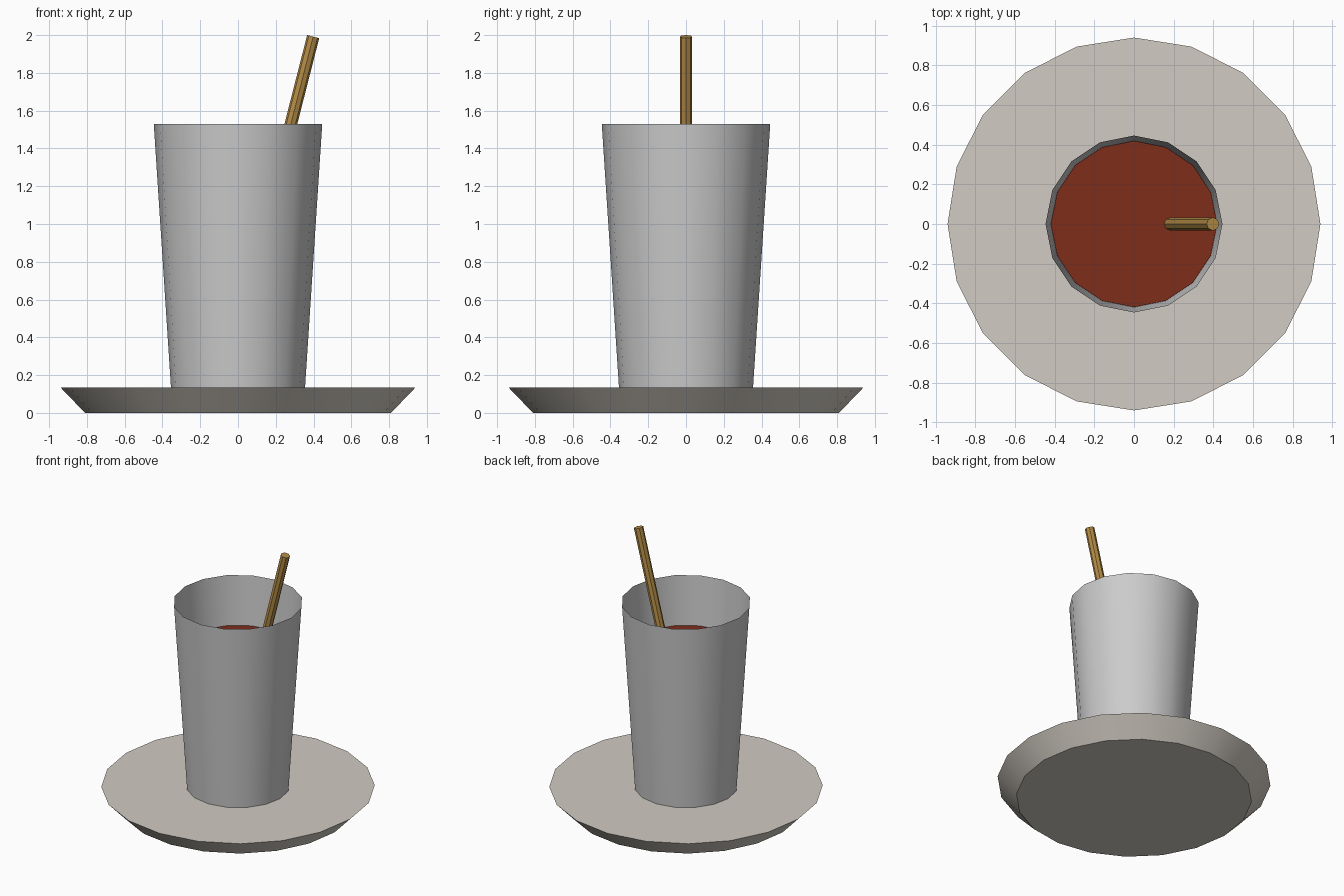
import bpy, bmesh, math
from mathutils import Matrix

if "Cube" in bpy.data.objects:
    bpy.data.objects.remove(bpy.data.objects["Cube"])


def frustum(name, sides, r_bottom, r_top, z0, z1, color=None, open_top=False):
    """Tapered cylinder with smooth sides and sharp rims."""
    bm = bmesh.new()
    bmesh.ops.create_cone(bm, cap_ends=True, segments=sides, radius1=r_bottom,
                          radius2=r_top, depth=z1 - z0,
                          matrix=Matrix.Translation((0, 0, (z0 + z1) / 2)))
    if open_top:
        lid = [f for f in bm.faces if f.normal.z > 0.9]
        bmesh.ops.delete(bm, geom=lid, context='FACES_ONLY')
    mesh = bpy.data.meshes.new(name)
    bm.to_mesh(mesh)
    bm.free()
    obj = bpy.data.objects.new(name, mesh)
    bpy.context.collection.objects.link(obj)
    if color:
        mat = bpy.data.materials.new(name + "_color")
        mat.diffuse_color = (*color, 1)
        mat.use_nodes = True
        mat.node_tree.nodes["Principled BSDF"].inputs["Base Color"].default_value = mat.diffuse_color
        mesh.materials.append(mat)
    bpy.ops.object.select_all(action='DESELECT')
    obj.select_set(True)
    bpy.context.view_layer.objects.active = obj
    bpy.ops.object.shade_smooth_by_angle(angle=math.radians(30))
    return obj


# Saucer with a flat top and sloping rim
frustum("saucer", 20, 0.81, 0.94, 0, 0.135, (0.64, 0.60, 0.54))

# Thin-walled open cup, set slightly into the saucer
frustum("cup", 16, 0.354, 0.446, 0.12, 1.53, open_top=True)

# Drink filling the cup to its visible level
frustum("drink", 16, 0.345, 0.419, 0.15, 1.16, (0.21, 0.026, 0.01))

# Leaning stirring stick, its origin at the upper end
stick = frustum("stick", 8, 0.033, 0.033, -1.4, 0, (0.45, 0.26, 0.06))
stick.location = (0.398, 0, 1.992)
stick.rotation_euler = (0, 0.25, 0)
